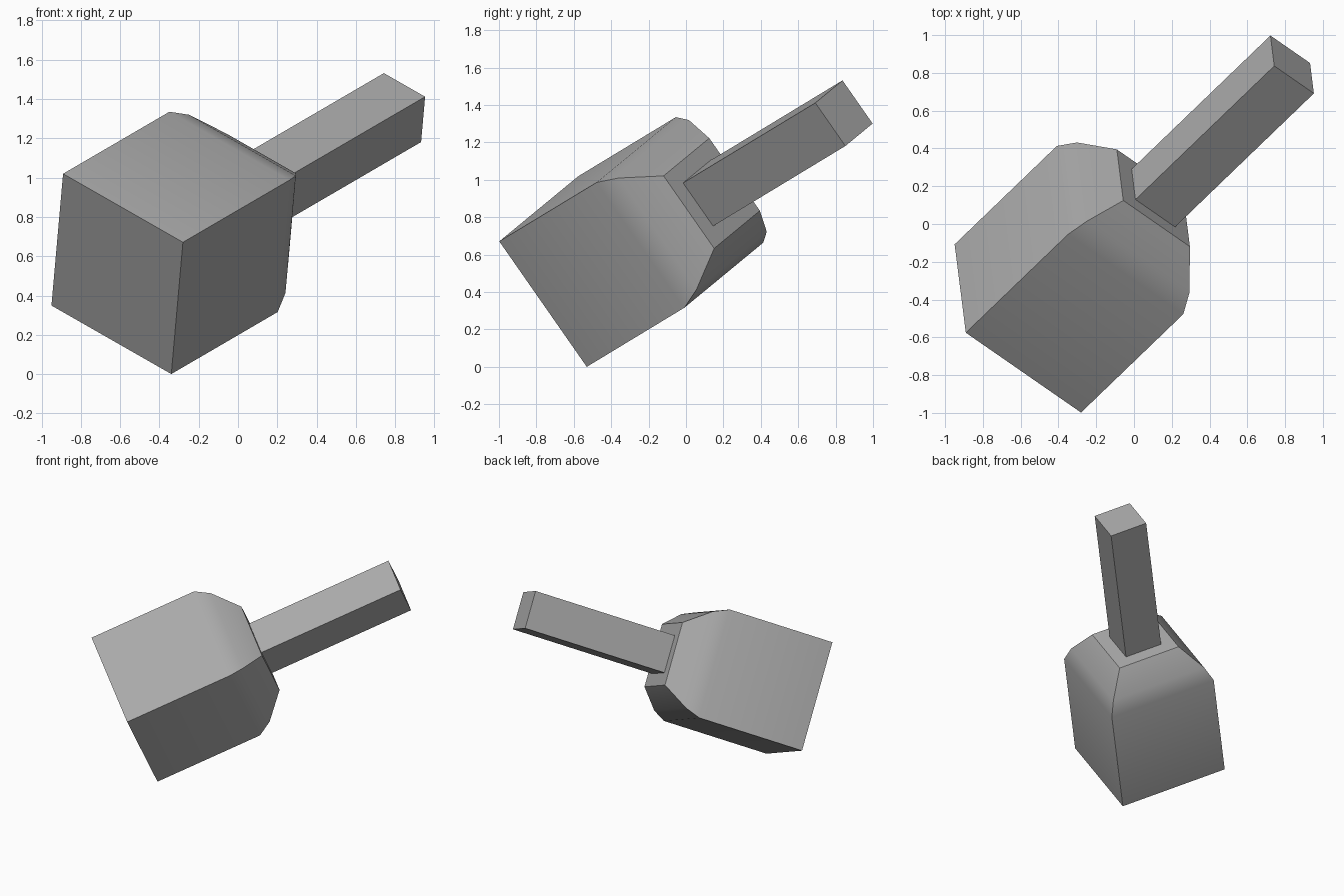
import bpy, bmesh, math
from mathutils import Matrix, Vector

if "Cube" in bpy.data.objects:
    bpy.data.objects.remove(bpy.data.objects["Cube"], do_unlink=True)

# One grey for the whole model
grey = bpy.data.materials.new("grey")
grey.use_nodes = True
colour = (0.4, 0.4, 0.4, 1.0)
grey.diffuse_color = colour
grey.node_tree.nodes["Principled BSDF"].inputs["Base Color"].default_value = colour

# Tilted frame: the hammer's long axis runs up, back and to its left
axis = Vector((0.664, 0.639, 0.387)).normalized()
side = Vector((-0.742, 0.517, 0.426))
side = (side - axis * side.dot(axis)).normalized()
frame = Matrix((side, axis.cross(side), axis)).transposed().to_4x4()
frame.translation = (-0.615, -0.553, 0.51)


def square_loft(name, profile, cap_start=False, cap_end=False):
    """Square rings (distance along axis, half width) joined into a shell."""
    bm = bmesh.new()
    corners = ((-1, -1), (1, -1), (1, 1), (-1, 1))
    rings = [[bm.verts.new((x * h, y * h, d)) for x, y in corners] for d, h in profile]
    for low, high in zip(rings, rings[1:]):
        for i in range(4):
            j = (i + 1) % 4
            bm.faces.new((low[i], low[j], high[j], high[i]))
    if cap_start:
        bm.faces.new(rings[0][::-1])
    if cap_end:
        bm.faces.new(rings[-1])
    mesh = bpy.data.meshes.new(name)
    bm.to_mesh(mesh)
    bm.free()
    mesh.materials.append(grey)
    obj = bpy.data.objects.new(name, mesh)
    bpy.context.collection.objects.link(obj)
    obj.matrix_world = frame
    bpy.ops.object.select_all(action="DESELECT")
    obj.select_set(True)
    bpy.context.view_layer.objects.active = obj
    bpy.ops.object.shade_smooth_by_angle(angle=math.radians(30))
    return obj


# Block head with a rounded shoulder, ending where the handle begins
neck, grip = 1.08, 0.141
square_loft("hammer_head",
            [(0, 0.41), (0.815, 0.41), (0.92, 0.365), (neck, 0.237), (neck, grip)],
            cap_start=True)

# Straight square handle
square_loft("handle", [(neck, grip), (2.186, grip)], cap_end=True)
